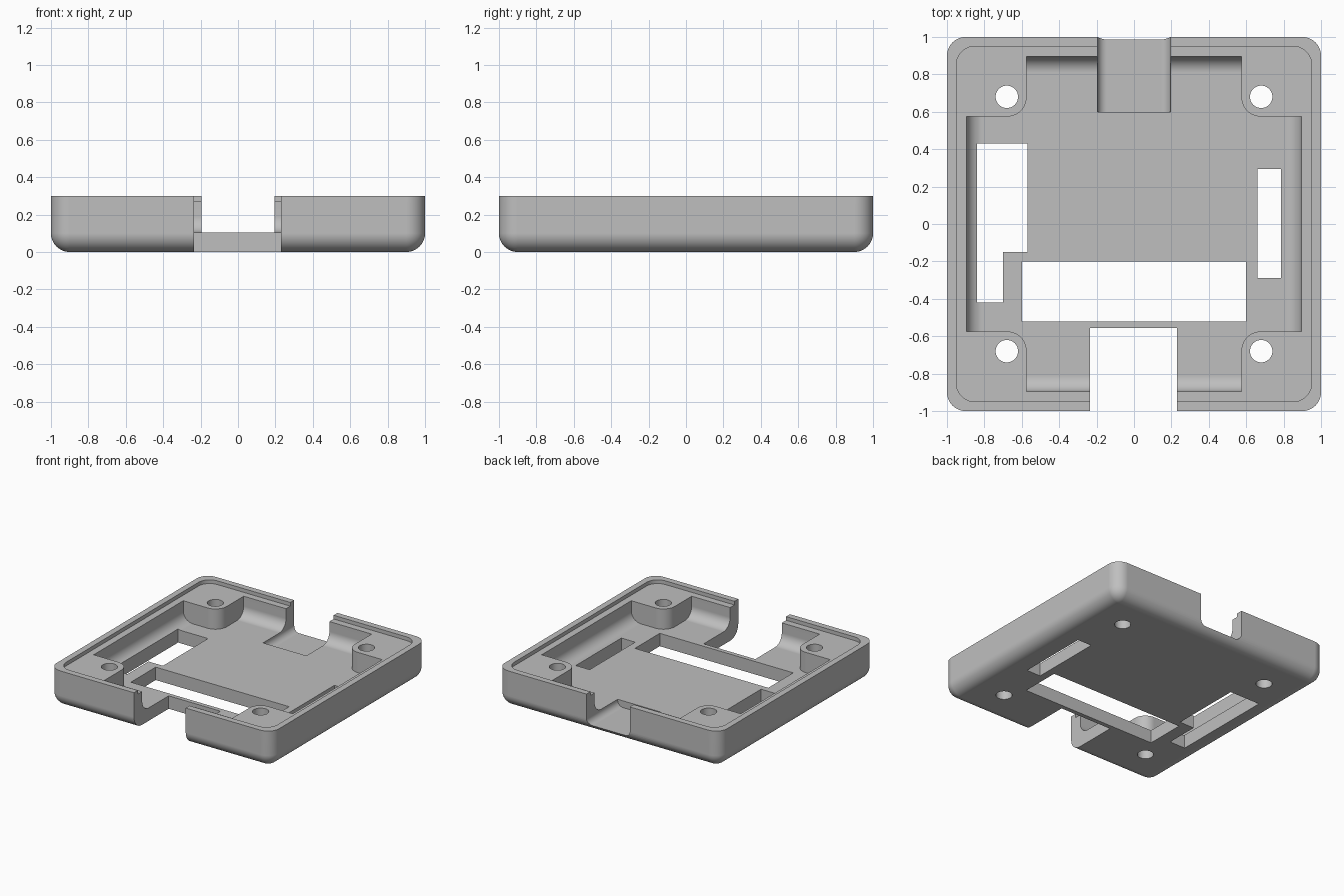
import bpy, bmesh
from math import pi, sin, cos, radians

cube = bpy.data.objects.get("Cube")
if cube:
    bpy.data.objects.remove(cube, do_unlink=True)

grey = bpy.data.materials.new("plastic grey")
grey.use_nodes = True
grey.diffuse_color = (0.52, 0.52, 0.52, 1)
grey.node_tree.nodes["Principled BSDF"].inputs["Base Color"].default_value = (0.52, 0.52, 0.52, 1)


def loft(name, rings):
    """Closed solid through a stack of equal-length rings."""
    bm = bmesh.new()
    loops = [[bm.verts.new(p) for p in ring] for ring in rings]
    for a, b in zip(loops, loops[1:]):
        for i in range(len(a)):
            j = (i + 1) % len(a)
            bm.faces.new((a[i], a[j], b[j], b[i]))
    bm.faces.new(loops[0])
    bm.faces.new(loops[-1])
    bmesh.ops.recalc_face_normals(bm, faces=bm.faces)
    mesh = bpy.data.meshes.new(name)
    bm.to_mesh(mesh)
    bm.free()
    mesh.materials.append(grey)
    obj = bpy.data.objects.new(name, mesh)
    bpy.context.collection.objects.link(obj)
    return obj


def prism(name, outline, z0=-0.1, z1=0.5):
    return loft(name, [[(x, y, z) for x, y in outline] for z in (z0, z1)])


def box(x0, x1, y0, y1):
    return [(x0, y0), (x1, y0), (x1, y1), (x0, y1)]


def arc(cx, cy, r, start, end, steps=10):
    angles = [radians(start + (end - start) * i / steps) for i in range(steps + 1)]
    return [(cx + r * cos(a), cy + r * sin(a)) for a in angles]


def rounded_square(half, r):
    c = half - r
    pts = []
    for k, (sx, sy) in enumerate([(1, 1), (-1, 1), (-1, -1), (1, -1)]):
        pts += arc(c * sx, c * sy, r, 90 * k, 90 * k + 90)
    return pts


def tub(name, half, r, fillet, z0, z1):
    """Rounded square block with a rounded bottom edge."""
    rings = []
    for i in range(11):
        a = pi / 2 * i / 10
        inset = fillet * (1 - sin(a))
        z = z0 + fillet * (1 - cos(a))
        rings.append([(x, y, z) for x, y in rounded_square(half - inset, max(r - inset, 0.003))])
    rings.append([(x, y, z1) for x, y in rounded_square(half, r)])
    return loft(name, rings)


def combine(obj, tool, operation="DIFFERENCE"):
    tool.hide_render = True
    mod = obj.modifiers.new("cut", "BOOLEAN")
    mod.operation = operation
    mod.solver = "EXACT"
    mod.object = tool
    bpy.ops.object.select_all(action="DESELECT")
    bpy.context.view_layer.objects.active = obj
    obj.select_set(True)
    bpy.ops.object.modifier_apply(modifier=mod.name)
    bpy.data.objects.remove(tool, do_unlink=True)


# Outer shell
case = tub("case_shell", 1.0, 0.1, 0.1, 0.0, 0.3)

# Cross-shaped cavity that leaves four corner posts
quarter = [(0.575, 1.2)] + arc(0.675, 0.675, 0.1, 180, 270) + [(1.2, 0.575)]
cross = []
for k in range(4):
    cross += quarter
    quarter = [(y, -x) for x, y in quarter]
cavity = tub("cavity", 0.895, 0.1, 0.085, 0.105, 0.5)
combine(cavity, prism("cross", cross), "INTERSECT")
combine(case, cavity)

# Lip recess around the rim
combine(case, prism("lip_recess", rounded_square(0.95, 0.1), 0.27))

# Screw holes in the posts
for sx in (-1, 1):
    for sy in (-1, 1):
        ring = arc(0.68 * sx, 0.68 * sy, 0.06, 0, 360, 32)[:-1]
        combine(case, prism("screw_hole", ring))

# Floor openings and the open front gap
left_slot = [(-0.84, -0.42), (-0.70, -0.42), (-0.70, -0.15),
             (-0.57, -0.15), (-0.57, 0.43), (-0.84, 0.43)]
for outline in (left_slot, box(0.66, 0.785, -0.29, 0.295),
                box(-0.6, 0.6, -0.52, -0.2), box(-0.235, 0.23, -1.2, -0.555)):
    combine(case, prism("opening", outline))

# Rounded cable channel through the back wall
channel = [(-0.195, 0.5)] + arc(-0.145, 0.1, 0.05, 180, 270)
channel += arc(0.145, 0.1, 0.05, 270, 360) + [(0.195, 0.5)]
combine(case, loft("cable_channel", [[(x, y, z) for x, z in channel] for y in (0.6, 1.2)]))

# Smooth fillets, crisp edges
bpy.ops.object.select_all(action="DESELECT")
case.select_set(True)
bpy.context.view_layer.objects.active = case
bpy.ops.object.shade_smooth_by_angle(angle=radians(30))
weighted = case.modifiers.new("weighted_normals", "WEIGHTED_NORMAL")
weighted.keep_sharp = True
